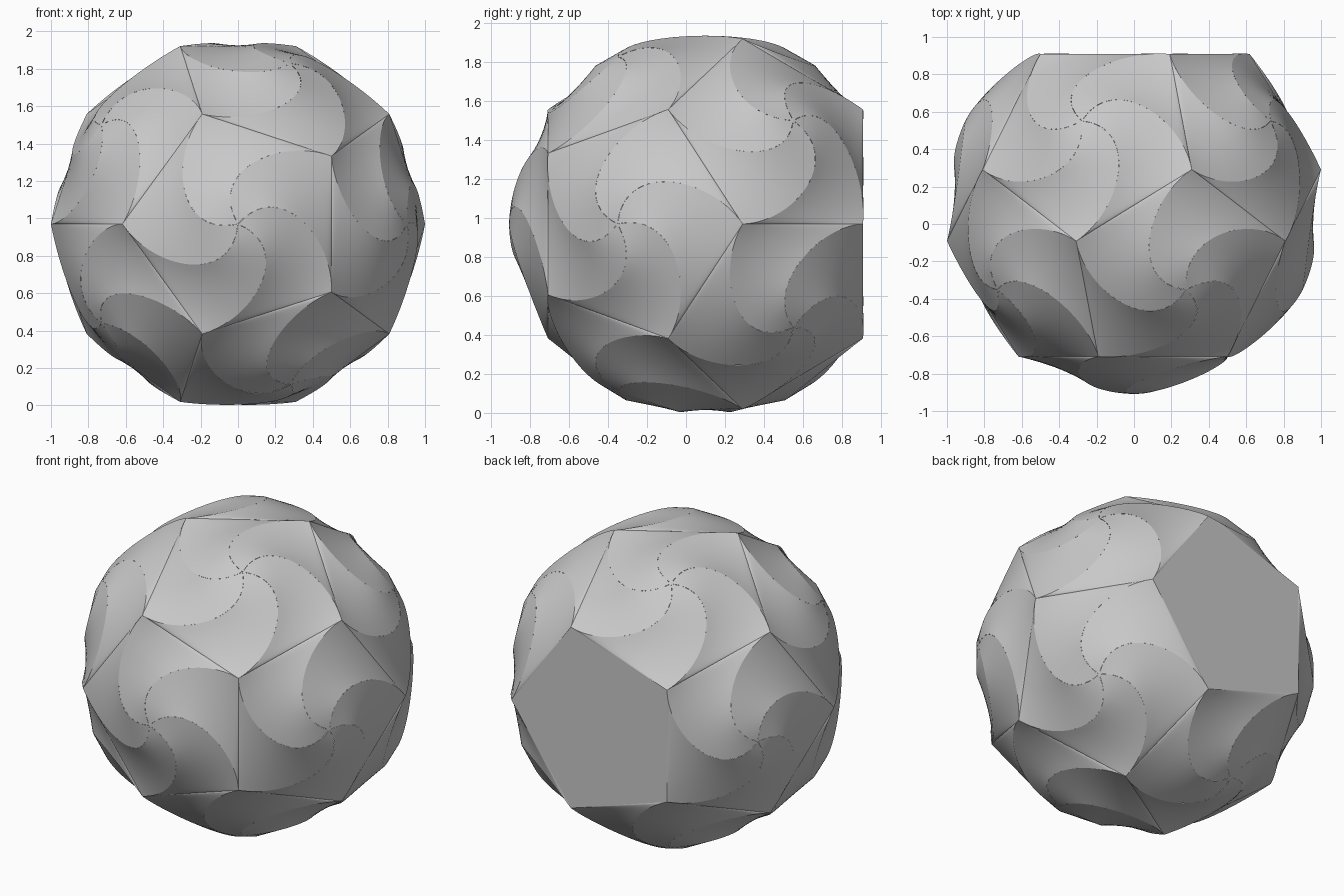
import bpy
import bmesh
from math import radians, sin, cos, atan, sqrt, pi
from mathutils import Vector, Matrix

cube = bpy.data.objects.get("Cube")
if cube:
    bpy.data.objects.remove(cube, do_unlink=True)

# Dodecahedron proportions
RIM = 0.618                       # radius of each pentagon
EDGE = 2 * RIM * sin(pi / 5)
DEPTH = EDGE * 1.1135             # centre of the ball to each face
RISE = 0.2                        # height of the swirl tips
TILT = atan(2)                    # angle between neighbouring faces
CENTRE = Vector((0, 0.1, 0.97))
ALONG, ACROSS = 28, 8

grey = bpy.data.materials.new("light_grey")
grey.use_nodes = True
colour = (0.58, 0.58, 0.58, 1)
grey.diffuse_color = colour
shader = grey.node_tree.nodes["Principled BSDF"]
shader.inputs["Base Color"].default_value = colour
shader.inputs["Roughness"].default_value = 0.7


def petal_rim(s):
    """Curved lip from a pentagon corner (s=0) to the raised tip (s=1)."""
    a, b = radians(56), radians(85)
    pts = [Vector((RIM, 0)),
           Vector((RIM - 0.3 * cos(a), 0.3 * sin(a))),
           Vector((0.33 * cos(b), 0.33 * sin(b))),
           Vector((0, 0))]
    r = 1 - s
    p = pts[0] * r**3 + pts[1] * 3 * r * r * s + pts[2] * 3 * r * s * s + pts[3] * s**3
    height = RISE * max(0, 1 - p.x / RIM) ** 1.12
    return p, height


def rim_point(s, corner):
    """Lip point for one corner, on a face that looks towards -y."""
    p, height = petal_rim(s)
    t = radians(72 * corner - 36)
    return Vector((p.x * cos(t) - p.y * sin(t), -DEPTH - height,
                   p.x * sin(t) + p.y * cos(t)))


def add_swirl(bm, turn):
    """Five curved petals, each ruled between two neighbouring lips."""
    for k in range(5):
        rows = []
        for i in range(ALONG + 1):
            s = i / ALONG
            start, end = rim_point(s, k), rim_point(s * s, k + 1)
            rows.append([bm.verts.new(CENTRE + turn @ start.lerp(end, j / ACROSS))
                         for j in range(ACROSS + 1)])
        for low, high in zip(rows, rows[1:]):
            for j in range(ACROSS):
                bm.faces.new((low[j], low[j + 1], high[j + 1], high[j]))


def spin(angle):
    # Positive angles turn from +x towards +z
    return Matrix.Rotation(-angle, 3, 'Y')


def tip(angle):
    return Matrix.Rotation(angle, 3, 'Z')


# Front face, then the two rings of five faces around it
turns = [Matrix.Identity(3)]
for k in range(5):
    step = radians(72 * k)
    turns.append(spin(step) @ tip(TILT) @ spin(pi / 5))
    turns.append(spin(step + pi / 5) @ tip(pi - TILT))

bm = bmesh.new()
for turn in turns:
    add_swirl(bm, turn)

# Flat back pentagon
back = tip(pi)
bm.faces.new([bm.verts.new(CENTRE + back @ rim_point(0, k)) for k in range(5)])

bmesh.ops.remove_doubles(bm, verts=bm.verts, dist=0.0001)
bmesh.ops.dissolve_degenerate(bm, dist=0.00005, edges=bm.edges)

mesh = bpy.data.meshes.new("swirled_ball")
bm.to_mesh(mesh)
bm.free()
mesh.materials.append(grey)
ball = bpy.data.objects.new("swirled_ball", mesh)
bpy.context.collection.objects.link(ball)

bpy.ops.object.select_all(action='DESELECT')
ball.select_set(True)
bpy.context.view_layer.objects.active = ball
bpy.ops.object.shade_smooth_by_angle(angle=radians(30))
